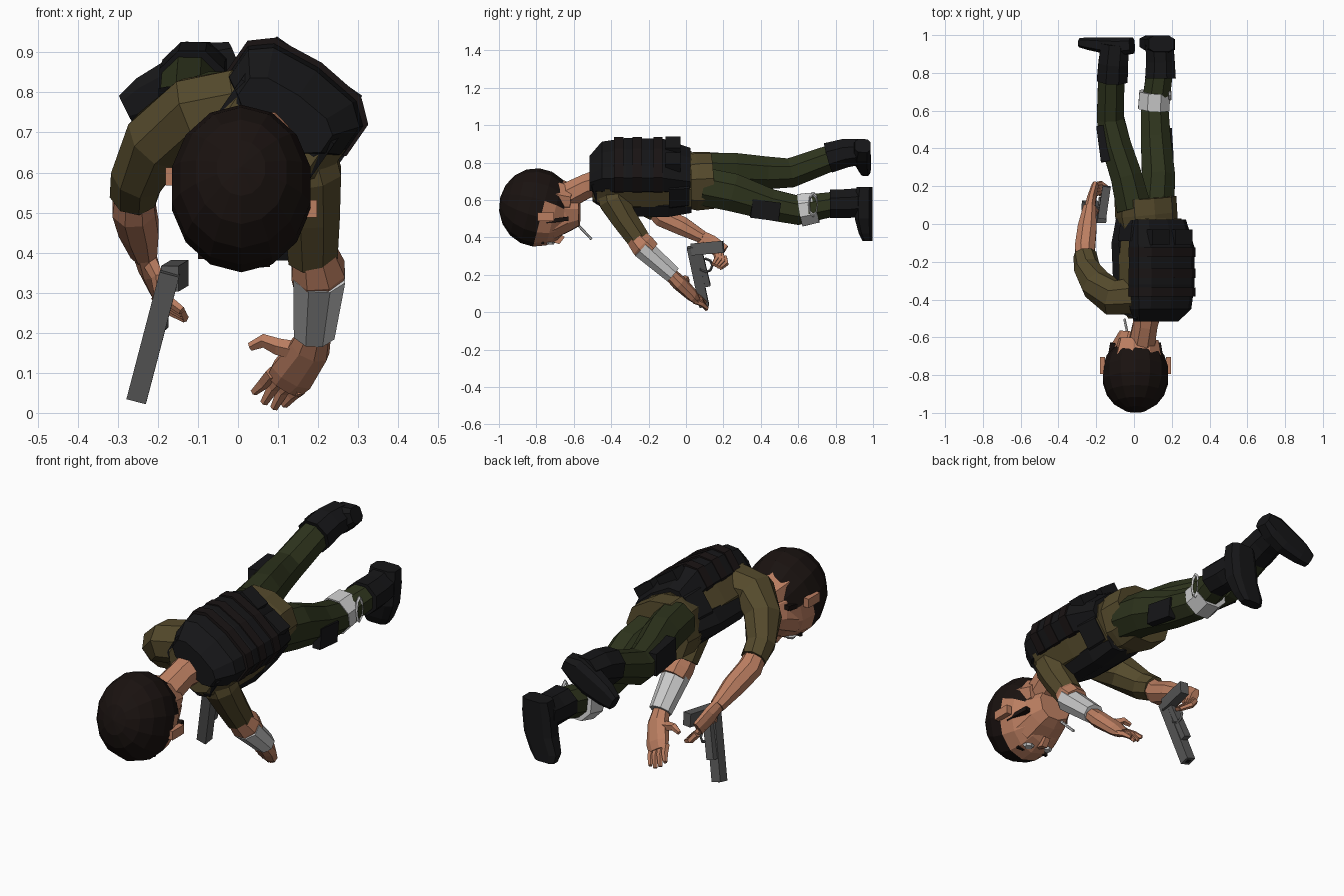
import bpy, math
from mathutils import Vector as V, Matrix

def mat(name, c):
    m = bpy.data.materials.new(name)
    m.diffuse_color = (*c, 1)
    return m

SKIN = mat("skin", (.50, .21, .12))
HAIR = mat("hair", (.010, .006, .005))
OLIVE = mat("olive", (.09, .068, .025))
GREEN = mat("green", (.027, .034, .012))
BLACK = mat("black", (.008, .008, .009))
STRAP = mat("strap", (.010, .007, .007))
GUN = mat("gunmetal", (.10, .10, .10))
WHITE = mat("bandage", (.55, .55, .55))
X, Y = (1, 0, 0), (0, 1, 0)
LAT = V((.82, 0, -.57))          # sideways axis of the rolled torso
BACK = V((.57, 0, .82))          # outward axis of the back

def mesh(name, verts, faces, m):
    me = bpy.data.meshes.new(name)
    me.from_pydata(verts, [], faces)
    me.materials.append(m)
    ob = bpy.data.objects.new(name, me)
    bpy.context.collection.objects.link(ob)
    return ob

def tube(name, pts, m, side=X, n=8, p=1.0, axis=None):
    """Faceted loft through (x, y, z, radius along side, other radius)."""
    c = [V(q[:3]) for q in pts]
    verts, faces = [], []
    for i, q in enumerate(pts):
        t = V(axis) if axis else (c[min(i + 1, len(c) - 1)] - c[max(i - 1, 0)]).normalized()
        u = V(side)
        u = (u - t * u.dot(t)).normalized()
        w = t.cross(u)
        for k in range(n):
            a = 2 * math.pi * (k + .5) / n
            s = [math.copysign(abs(f) ** p, f) for f in (math.cos(a), math.sin(a))]
            verts.append(c[i] + u * s[0] * q[3] + w * s[1] * q[-1])
    for i in range(len(pts) - 1):
        for k in range(n):
            j = (k + 1) % n
            faces.append((i*n + k, i*n + j, i*n + n + j, i*n + n + k))
    faces += [tuple(range(n))[::-1], tuple(range(len(verts) - n, len(verts)))]
    return mesh(name, verts, faces, m)

def bar(name, a, b, w, d, m, side=X):
    """Straight rectangular block from a to b with half sizes w and d."""
    return tube(name, [(*a, w * 1.414, d * 1.414), (*b, w * 1.414, d * 1.414)], m, side, 4)

def body(name, rows, m, p=.8, n=10):
    """Torso layer: rows of (y, offset towards back, half width, half depth)."""
    pts = [(*(V((.095, y, .71)) + BACK * o), a, b) for y, o, a, b in rows]
    return tube(name, pts, m, LAT, n, p, Y)

def ring(name, loc, major, minor, m):
    bpy.ops.mesh.primitive_torus_add(location=loc, rotation=(0, math.pi / 2, 0), major_radius=major,
                                     minor_radius=minor, major_segments=8, minor_segments=4)
    bpy.context.object.name = name
    bpy.context.object.data.materials.append(m)
    return bpy.context.object

# Torso, vest and hips
body("shirt", [(-.5, 0, .13, .10), (-.43, 0, .18, .14), (-.2, 0, .18, .15), (.03, -.01, .165, .14)], OLIVE)
body("vest_back", [(-.515, .04, .13, .06), (-.45, .08, .175, .095), (-.32, .09, .187, .105),
                   (-.12, .09, .187, .098), (.025, .055, .16, .085)], BLACK, .7)
body("vest_front", [(-.45, -.07, .13, .07), (-.3, -.09, .17, .08), (-.1, -.09, .18, .08),
                    (.03, -.08, .16, .07)], BLACK, .7)
body("vest_waist", [(-.09, 0, .187, .15), (.02, 0, .17, .14)], BLACK)
for i, y in enumerate((-.36, -.26, -.15)):
    body(f"vest_strap_{i}", [(y - .025, .092, .19, .108), (y + .025, .092, .19, .108)], STRAP, .7)
for s in (-1, 1):
    c = V((.095, -.07, .71)) + BACK * .165 + LAT * .075 * s
    bar(f"back_pouch_{s}", c - V((0, .04, 0)), c + V((0, .04, 0)), .055, .025, BLACK, LAT)
    a = V((.095, -.45, .71)) + LAT * .10 * s
    tube(f"shoulder_strap_{s}", [(*(a + BACK * .12), .045, .02), (*(a + BACK * .05 - V((0, .045, 0))), .045, .02),
         (*(a - BACK * .06 - V((0, .02, 0))), .045, .02), (*(a - BACK * .14 + V((0, .1, 0))), .045, .02)], BLACK, LAT)
tube("hips", [(.075, -.02, .70, .155, .14), (.065, .05, .70, .16, .155), (.06, .14, .705, .16, .15)],
     OLIVE, (.95, 0, -.3), 10, .8)

# Legs
tube("left_thigh", [(.12, .10, .67, .10, .11), (.13, .25, .64, .095, .11), (.115, .45, .575, .085, .09),
                    (.11, .60, .545, .08, .085), (.135, .80, .58, .075, .07)], GREEN)
tube("right_thigh", [(0, .08, .76, .10, .10), (-.04, .25, .755, .09, .105), (-.095, .42, .745, .085, .095),
                     (-.125, .56, .745, .078, .085), (-.12, .79, .83, .075, .075)], GREEN)
tube("leg_bandage", [(.105, .61, .545, .09, .095), (.11, .70, .56, .088, .088)], WHITE)
ring("bandage_knot", (.19, .68, .575), .038, .008, WHITE).scale = (1.5, .6, 1)
bar("left_leg_pouch", (.19, .35, .555), (.18, .50, .535), .02, .05, BLACK)
bar("right_leg_pouch", (-.15, .33, .76), (-.175, .52, .755), .025, .055, BLACK)

# Boots
tube("left_boot_shaft", [(.14, .77, .58, .088, .082), (.14, .86, .58, .082, .084), (.135, .95, .59, .08, .082)], BLACK)
tube("left_boot_foot", [(.145, .955, .67, .07, .045), (.14, .95, .60, .08, .05), (.13, .95, .50, .08, .05),
                        (.10, .96, .42, .075, .038), (.09, .97, .38, .055, .028)], BLACK, X, 8, .6, (0, 0, -1))
tube("right_boot_shaft", [(-.115, .76, .825, .088, .088), (-.11, .85, .85, .085, .083), (-.10, .95, .86, .08, .072)], BLACK)
tube("right_boot_foot", [(-.01, .945, .89, .045, .04), (-.07, .94, .865, .05, .068), (-.14, .945, .825, .045, .072),
                         (-.23, .955, .785, .035, .058), (-.28, .96, .76, .026, .038)], BLACK, Y, 8, .65)

# Arms
tube("right_sleeve", [(.0, -.38, .76, .105), (-.11, -.39, .745, .10), (-.20, -.32, .68, .088),
                      (-.25, -.23, .59, .07), (-.26, -.16, .545, .062)], OLIVE, Y)
tube("right_forearm", [(-.26, -.18, .56, .05), (-.26, -.13, .51, .058), (-.248, -.02, .46, .054),
                       (-.235, .09, .40, .036)], SKIN)
tube("right_palm", [(-.235, .08, .405, .03, .036), (-.225, .13, .37, .026, .048), (-.205, .20, .32, .02, .045)], SKIN)
tube("left_sleeve", [(.15, -.40, .68, .09), (.18, -.385, .59, .085), (.185, -.33, .50, .075),
                     (.187, -.25, .385, .066)], OLIVE)
tube("left_elbow", [(.19, -.27, .40, .058), (.20, -.23, .355, .072), (.20, -.19, .32, .064)], SKIN)
tube("arm_bandage", [(.203, -.235, .345, .070, .062), (.19, -.07, .20, .055, .05)], WHITE)
tube("left_palm", [(.195, -.09, .21, .04, .035), (.18, -.04, .16, .053, .04), (.135, .03, .095, .06, .032),
                   (.115, .055, .07, .052, .022)], SKIN, (1, 0, -.4))

# Fingers
for i in range(4):
    f = i / 3
    tube(f"left_finger_{i}", [(.085 + .07 * f, .035 + .01 * f, .10 - .04 * f, .017),
         (.065 + .07 * f, .075 + .01 * f, .075 - .03 * f, .016),
         (.04 + .075 * f, .105 + .01 * f, .052 - .04 * math.sin(f * 2.2), .010)], SKIN, X, 5)
    tube(f"right_finger_{i}", [(-.215 + .01 * f, .155 + .05 * f, .345 - .05 * f, .016),
         (-.185 + .01 * f, .165 + .05 * f, .29 - .03 * f, .015),
         (-.14 + .01 * f, .145 + .04 * f, .255 - .02 * f, .011)], SKIN, (.3, 1, 0), 5)
tube("left_thumb", [(.17, -.03, .15, .026), (.10, -.02, .165, .022), (.065, .0, .18, .018), (.03, .01, .165, .011)], SKIN, Y, 5)
tube("right_thumb", [(-.225, .09, .385, .02), (-.20, .06, .34, .018), (-.195, .06, .28, .011)], SKIN, X, 5)

# Pistol: slide points down, grip points towards the feet
SL = (.95, 0, -.28)
bar("pistol_slide", (-.17, .03, .35), (-.253, .098, .033), .025, .026, GUN, SL)
bar("pistol_frame", (-.165, .06, .345), (-.225, .11, .14), .02, .022, GUN, SL)
bar("pistol_grip", (-.17, .03, .335), (-.145, .20, .35), .022, .032, GUN)
bar("pistol_muzzle", (-.25, .096, .045), (-.2535, .0985, .031), .011, .011, BLACK, SL)
ring("trigger_guard", (-.18, .105, .25), .036, .007, GUN)

# Head: one faceted ball, the underside coloured as face
bpy.ops.mesh.primitive_uv_sphere_add(segments=14, ring_count=9, radius=1)
head = bpy.context.object
head.name = "head"
head.data.transform(Matrix.Translation((.008, -.80, .56)) @ Matrix.Diagonal((.18, .20, .21, 1))
                    @ Matrix.Rotation(math.radians(75), 4, 'X'))
head.data.materials.append(HAIR)
head.data.materials.append(SKIN)
for f in head.data.polygons:
    f.use_smooth = False
    if f.center.y > -.83 and f.center.z < .56 - 1.5 * max(0, -.74 - f.center.y):
        f.material_index = 1
tube("jaw", [(.0, -.82, .47, .12, .08), (.0, -.74, .50, .145, .115), (.005, -.64, .54, .12, .11),
             (.01, -.57, .54, .085, .08)], SKIN, (1, 0, -.22), 10, .85)
tube("nape", [(.02, -.70, .62, .13, .10), (.025, -.61, .61, .11, .07)], SKIN, (1, 0, -.22), 8)
tube("neck", [(.07, -.45, .69, .085), (.06, -.53, .675, .07), (.04, -.64, .62, .075)], SKIN)
for s, n in ((-1, "right"), (1, "left")):
    c = V((.008 + .175 * s, -.75, .555 - .04 * s))
    bar(n + "_ear", c - V((0, .045, .005)), c + V((0, .045, -.005)), .014, .022, SKIN)
    bar(n + "_sideburn", c + V((-.035 * s, .0, -.03)), c + V((-.055 * s, .12, -.015)), .014, .011, HAIR)
    e = V((-.01 + .055 * s, -.725, .385 - .01 * s))
    tube(n + "_eye", [(*e, .03, .025), (*(e - V((0, 0, .012))), .022, .018)], WHITE, X, 6)
    bar(n + "_brow", e + V((-.035, -.04, -.003)), e + V((.035, -.04, -.003)), .007, .008, HAIR, Y)
tube("nose", [(-.01, -.74, .39, .014), (-.012, -.68, .38, .022), (-.012, -.66, .41, .02)], SKIN, X, 4)
tube("cigarette", [(-.03, -.60, .49, .007), (-.05, -.505, .39, .007)], WHITE, X, 6)
